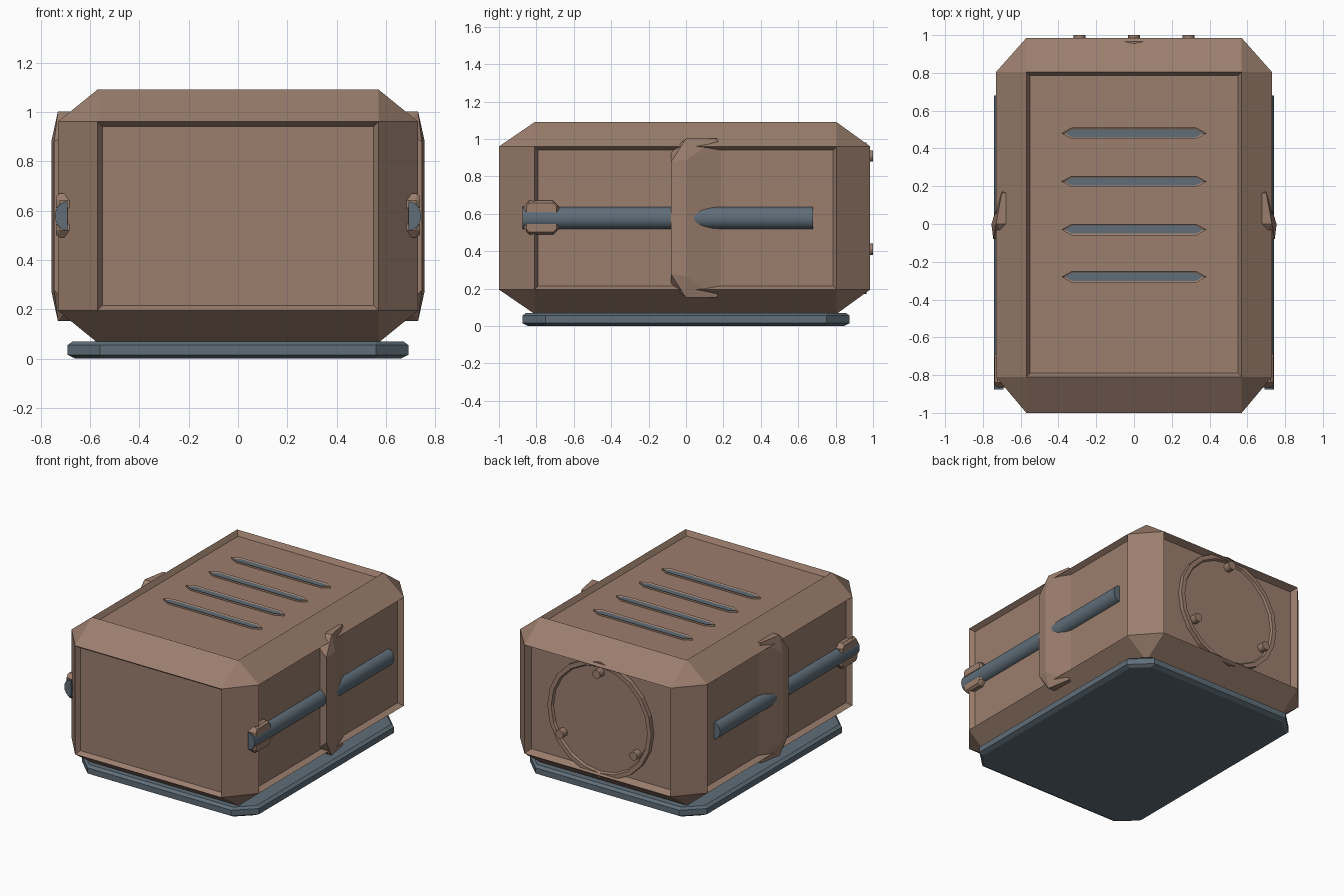
import bpy, bmesh, math
from mathutils import Vector

if "Cube" in bpy.data.objects:
    bpy.data.objects.remove(bpy.data.objects["Cube"])


def material(name, rgb):
    m = bpy.data.materials.new(name)
    m.diffuse_color = (*rgb, 1)
    m.use_nodes = True
    m.node_tree.nodes["Principled BSDF"].inputs["Base Color"].default_value = m.diffuse_color
    return m


BROWN = material("dusty brown", (0.33, 0.21, 0.155))
SLATE = material("slate grey", (0.115, 0.155, 0.19))


def make(name, bm, *mats, mirror=False, smooth=False):
    bmesh.ops.recalc_face_normals(bm, faces=bm.faces)
    me = bpy.data.meshes.new(name)
    bm.to_mesh(me)
    bm.free()
    ob = bpy.data.objects.new(name, me)
    bpy.context.collection.objects.link(ob)
    for m in mats:
        me.materials.append(m)
    if mirror:
        ob.modifiers.new("mirror", 'MIRROR')
    if smooth:
        bpy.ops.object.select_all(action='DESELECT')
        ob.select_set(True)
        bpy.context.view_layer.objects.active = ob
        bpy.ops.object.shade_smooth_by_angle(angle=math.radians(40))
    return ob


def hull(points):
    """Convex solid around a few points, with flat faces merged."""
    bm = bmesh.new()
    for p in points:
        bm.verts.new(p)
    bmesh.ops.convex_hull(bm, input=bm.verts[:])
    loose = [v for v in bm.verts if not v.link_faces]
    bmesh.ops.delete(bm, geom=loose, context='VERTS')
    bmesh.ops.dissolve_limit(bm, angle_limit=0.01, verts=bm.verts[:], edges=bm.edges[:])
    bmesh.ops.recalc_face_normals(bm, faces=bm.faces)
    return bm


def disc_points(r, y0, y1, cx, cz, n):
    return [(cx + r * math.cos(2 * math.pi * i / n), y, cz + r * math.sin(2 * math.pi * i / n))
            for i in range(n) for y in (y0, y1)]


# Body: box with chamfered edges and sunken panels on every side but the bottom
X, YF, YB, ZB, ZT = 0.73, -1.0, 0.985, 0.065, 1.09
pts = []
for sx in (-1, 1):
    for y, yi in ((YF, YF + 0.19), (YB, YB - 0.18)):
        for z, zi in ((ZB, ZB + 0.13), (ZT, ZT - 0.13)):
            pts += [(sx * 0.57, y, zi), (sx * 0.57, yi, z), (sx * X, yi, zi)]
bm = hull(pts)
for axis, depth in (((0, 0, 1), 0.035), ((0, -1, 0), 0.03), ((0, 1, 0), 0.05),
                    ((1, 0, 0), 0.035), ((-1, 0, 0), 0.035)):
    face = [f for f in bm.faces if f.normal.dot(Vector(axis)) > 0.99]
    bmesh.ops.inset_individual(bm, faces=face, thickness=0.02, depth=-depth, use_even_offset=True)
make("body", bm, BROWN)

# Base plate with clipped corners and a slightly bevelled rim
pts = []
for inset, z in ((0.03, 0.0), (0, 0.015), (0, 0.055), (0.02, 0.07)):
    for sx in (-1, 1):
        for sy in (-1, 1):
            pts += [(sx * (0.69 - inset), sy * 0.75, z), (sx * 0.56, sy * (0.875 - inset), z)]
make("base_plate", hull(pts), SLATE)

# Side rails: half-round bars
pts = []
for i in range(9):
    a = math.pi * (i / 8 - 0.5)
    for y in (-0.875, 0.68):
        pts.append((0.69 + 0.052 * math.cos(a), y, 0.578 + 0.06 * math.sin(a)))
make("side_rail", hull(pts), SLATE, mirror=True, smooth=True)

# Rail clamps: an upper and a lower jaw on each side
for name, z0, z1, s in (("upper", 0.61, 0.67, 1), ("lower", 0.49, 0.545, -1)):
    outer, inner = (z1, z0) if s > 0 else (z0, z1)
    pts = []
    for x, d in ((0.66, 0), (0.722, 0), (0.738, 0.012)):
        pts += [(x, -0.865 + d, inner), (x, -0.68 - d, inner),
                (x, -0.865 + d, outer - s * 0.03), (x, -0.68 - d, outer - s * 0.03),
                (x, -0.84, outer - s * d), (x, -0.71, outer - s * d)]
    make(name + "_rail_clamp", hull(pts), BROWN, mirror=True)

# Side straps: wedges that slope down towards the back
pts = []
for s in (-1, 1):
    def z(h, s=s):
        return 0.577 + s * h
    pts += [(0.745, -0.08, z(0.30)), (0.68, -0.08, z(0.36)), (0.755, 0.0, z(0.31)),
            (0.73, 0.0, z(0.425)), (0.66, 0.0, z(0.425)), (0.70, 0.165, z(0.425)),
            (0.66, 0.165, z(0.425)), (0.694, 0.19, z(0.36)), (0.66, 0.19, z(0.36))]
make("side_strap", hull(pts), BROWN, mirror=True)

# Top vents: pointed frames with a sunken slate strip
for i, y in enumerate((0.48, 0.225, -0.03, -0.28)):
    pts = [(sx * x, y + sy * w, z) for sx in (-1, 1) for sy in (-1, 1)
           for x, w in ((0.385, 0), (0.33, 0.03)) for z in (1.04, 1.068)]
    bm = hull(set(pts))
    top = [f for f in bm.faces if f.normal.z > 0.99]
    bmesh.ops.inset_individual(bm, faces=top, thickness=0.009, depth=-0.006, use_even_offset=True)
    for f in top:
        f.material_index = 1
    make(f"top_vent_{i + 1}", bm, BROWN, SLATE)

# Back hatch: round plate with a raised rim
CZ = 0.577
bm = hull(disc_points(0.405, 0.90, 0.966, 0, CZ, 20))
rim = [f for f in bm.faces if f.normal.y > 0.99]
bmesh.ops.inset_individual(bm, faces=rim, thickness=0.03, depth=0, use_even_offset=True)
bmesh.ops.inset_individual(bm, faces=rim, thickness=0.008, depth=-0.015, use_even_offset=True)
make("back_hatch", bm, BROWN)

# Hatch pegs
for i in range(3):
    a = math.radians(90 + 120 * i)
    make(f"hatch_peg_{i + 1}",
         hull(disc_points(0.031, 0.93, 1.0, 0.333 * math.cos(a), CZ + 0.333 * math.sin(a), 10)),
         BROWN, smooth=True)
